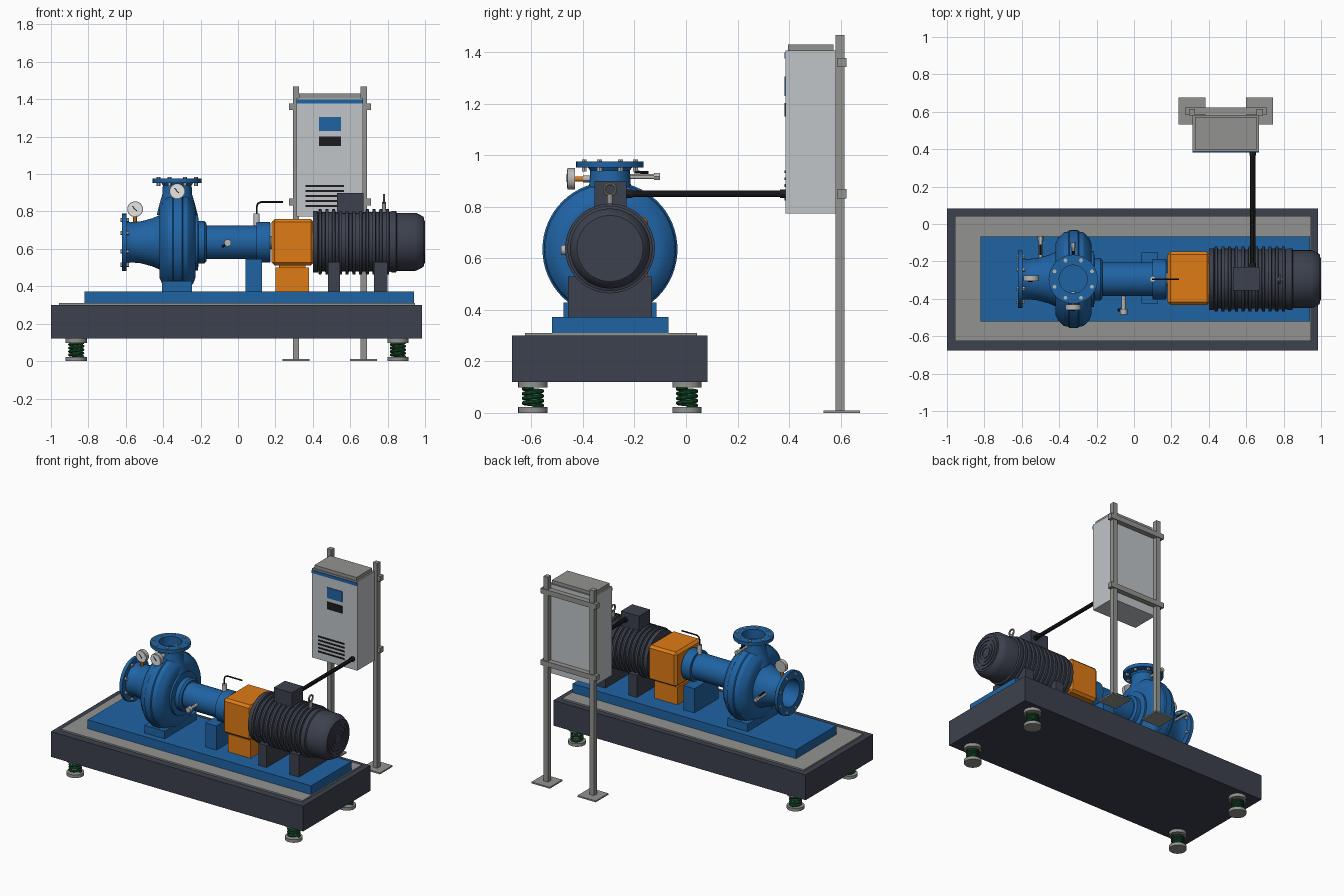
import bpy, bmesh, math
from mathutils import Vector, Matrix

if "Cube" in bpy.data.objects:
    bpy.data.objects.remove(bpy.data.objects["Cube"])

def mat(name, c):
    m = bpy.data.materials.new(name)
    m.diffuse_color = (*c, 1)
    m.use_nodes = True
    m.node_tree.nodes["Principled BSDF"].inputs["Base Color"].default_value = m.diffuse_color
    return m

SLATE = mat("dark slate", (0.045, 0.053, 0.075))
BLUE = mat("pump blue", (0.014, 0.125, 0.37))
GREY = mat("mid grey", (0.29, 0.29, 0.28))
LIGHT = mat("cabinet grey", (0.53, 0.56, 0.58))
ORANGE = mat("guard orange", (0.74, 0.20, 0.008))
BLACK = mat("black", (0.012, 0.012, 0.014))
GREEN = mat("spring green", (0.012, 0.11, 0.035))
SILVER = mat("silver", (0.48, 0.48, 0.47))
WHITE = mat("dial white", (0.85, 0.85, 0.83))
CY, CZ = -0.295, 0.635            # shaft axis
ROT = {'X': Matrix.Rotation(math.pi / 2, 4, 'Y'),
       'Y': Matrix.Rotation(-math.pi / 2, 4, 'X'), 'Z': Matrix.Identity(4)}

def finish(bm, name, m):
    bmesh.ops.recalc_face_normals(bm, faces=bm.faces)
    me = bpy.data.meshes.new(name)
    bm.to_mesh(me)
    bm.free()
    me.materials.append(m)
    o = bpy.data.objects.new(name, me)
    bpy.context.collection.objects.link(o)
    return o

def box(name, x, y, z, m, bevel=0):
    bm = bmesh.new()
    bmesh.ops.create_cube(bm, size=1)
    for v in bm.verts:
        v.co = [a + (b - a) * (c + 0.5) for (a, b), c in zip((x, y, z), v.co)]
    if bevel:
        bmesh.ops.bevel(bm, geom=bm.edges[:], offset=bevel, segments=1, affect='EDGES')
    return finish(bm, name, m)

def lathe(name, prof, axis, loc, m, n=48):
    """Revolve (distance along axis, radius) pairs about an axis through loc."""
    bm, rows = bmesh.new(), []
    for t, r in prof:
        k = 1 if r == 0 else n
        rows.append([bm.verts.new((r * math.cos(2 * math.pi * i / n),
                                   r * math.sin(2 * math.pi * i / n), t)) for i in range(k)])
    for a, b in zip(rows, rows[1:]):
        for i in range(n):
            j = (i + 1) % n
            if len(a) == 1:
                bm.faces.new((a[0], b[i], b[j]))
            elif len(b) == 1:
                bm.faces.new((a[i], a[j], b[0]))
            else:
                bm.faces.new((a[i], a[j], b[j], b[i]))
    for r in (rows[0], rows[-1]):
        if len(r) > 1:
            bm.faces.new(r)
    bm.transform(Matrix.Translation(loc) @ ROT[axis])
    return finish(bm, name, m)

def cyl(name, axis, loc, a, b, r, m, n=24):
    return lathe(name, [(a, r), (b, r)], axis, loc, m, n)

def tube(name, pts, r, m, cyclic=False, res=3):
    cu = bpy.data.curves.new(name, 'CURVE')
    cu.dimensions, cu.bevel_depth, cu.bevel_resolution = '3D', r, res
    cu.use_fill_caps = True
    s = cu.splines.new('POLY')
    s.points.add(len(pts) - 1)
    for p, q in zip(s.points, pts):
        p.co = (*q, 1)
    s.use_cyclic_u = cyclic
    tmp = bpy.data.objects.new(name, cu)
    me = bpy.data.meshes.new_from_object(tmp)
    bpy.data.objects.remove(tmp)
    me.name = name
    me.materials.clear()
    me.materials.append(m)
    o = bpy.data.objects.new(name, me)
    bpy.context.collection.objects.link(o)

def bolts(name, axis, loc, radius, a, b, count=8):
    R = ROT[axis]
    for i in range(count):
        t = 2 * math.pi * (i + 0.5) / count
        p = Vector(loc) + (R @ Vector((radius * math.cos(t), radius * math.sin(t), 0)))
        cyl(name, axis, p, a, b, 0.011, SILVER, 6)

# Inertia base, grout and frame
box("inertia_base", (-1, 0.985), (-0.675, 0.083), (0.12, 0.30), SLATE)
box("grout", (-0.957, 0.945), (-0.625, 0.042), (0.29, 0.31), GREY)
box("base_frame", (-0.82, 0.94), (-0.52, -0.067), (0.31, 0.373), BLUE)

# Spring isolators
for x in (-0.865, 0.855):
    for y in (-0.594, 0.004):
        cyl("isolator_foot", 'Z', (x, y, 0), 0, 0.022, 0.057, GREY, 32)
        cyl("isolator_cap", 'Z', (x, y, 0), 0.098, 0.12, 0.057, GREY, 32)
        tube("isolator_spring", [(x + 0.036 * math.cos(i * math.pi / 8), y + 0.036 * math.sin(i * math.pi / 8),
                                  0.024 + 0.074 * i / 64) for i in range(65)], 0.0075, GREEN)

# Pump casing, nozzles and bearing housing
ax = (0, CY, CZ)
lathe("volute_casing", [(-0.42, 0.12), (-0.42, 0.19), (-0.405, 0.222), (-0.375, 0.25), (-0.35, 0.255),
      (-0.345, 0.262), (-0.30, 0.262), (-0.295, 0.255), (-0.27, 0.25), (-0.24, 0.222), (-0.228, 0.19),
      (-0.228, 0.12)], 'X', ax, BLUE, 64)
lathe("suction_nozzle", [(-0.40, 0.16), (-0.42, 0.145), (-0.46, 0.128), (-0.52, 0.112), (-0.575, 0.107),
      (-0.597, 0.115), (-0.597, 0.153), (-0.62, 0.153), (-0.62, 0.095), (-0.48, 0.095), (-0.48, 0)],
      'X', ax, BLUE)
lathe("discharge_nozzle", [(0.78, 0.11), (0.84, 0.095), (0.89, 0.08), (0.94, 0.077), (0.952, 0.085),
      (0.952, 0.131), (0.976, 0.131), (0.976, 0.075), (0.91, 0.075), (0.91, 0)],
      'Z', (-0.325, CY, 0), BLUE)
lathe("bearing_housing", [(-0.235, 0.15), (-0.215, 0.15), (-0.21, 0.113), (-0.18, 0.113), (-0.168, 0.10),
      (-0.168, 0.09), (0.10, 0.09), (0.10, 0.108), (0.17, 0.108), (0.175, 0.10)], 'X', ax, BLUE)
cyl("shaft", 'X', ax, 0.16, 0.42, 0.035, SILVER)
bolts("suction_bolt", 'X', ax, 0.13, -0.628, -0.583)
bolts("discharge_bolt", 'Z', (-0.325, CY, 0), 0.108, 0.937, 0.983)
box("pump_foot", (-0.405, -0.245), (-0.475, -0.115), (0.37, 0.428), BLUE)
box("pump_foot_web", (-0.38, -0.27), (-0.42, -0.17), (0.42, 0.50), BLUE)
box("bearing_support", (0.04, 0.127), (-0.425, -0.152), (0.37, 0.545), BLUE)

# Coupling guard
box("coupling_guard", (0.18, 0.405), (-0.432, -0.147), (0.512, 0.76), ORANGE, 0.016)
box("guard_pedestal", (0.20, 0.38), (-0.40, -0.19), (0.37, 0.50), ORANGE)
box("guard_neck", (0.22, 0.36), (-0.38, -0.21), (0.495, 0.52), ORANGE)

# Motor with cooling ribs
prof = [(0.40, 0.14), (0.40, 0.165), (0.425, 0.165)]
for i in range(11):
    x = 0.43 + i * 0.036
    prof += [(x, 0.158), (x + 0.002, 0.174), (x + 0.017, 0.174), (x + 0.019, 0.158)]
prof += [(0.825, 0.165), (0.845, 0.165), (0.85, 0.155), (0.95, 0.155), (0.962, 0.15), (0.99, 0.135),
         (0.995, 0.128), (0.995, 0)]
lathe("motor_body", prof, 'X', (0, CY, 0.638), SLATE, 64)
for r in (0.035, 0.06, 0.085, 0.11):
    lathe("fan_grille_ring", [(0.994, r - 0.005), (1.0, r - 0.005), (1.0, r + 0.005), (0.994, r + 0.005)],
          'X', (0, CY, 0.638), SLATE)
for x in ((0.48, 0.545), (0.727, 0.80)):
    box("motor_foot", x, (-0.457, -0.132), (0.37, 0.53), SLATE)
box("terminal_box", (0.53, 0.672), (-0.355, -0.23), (0.79, 0.9), SLATE)
cyl("lifting_eye_stem", 'Z', (0.78, CY, 0), 0.80, 0.85, 0.011, GREY)
tube("lifting_eye", [(0.78, CY + 0.022 * math.cos(i * math.pi / 12), 0.867 + 0.022 * math.sin(i * math.pi / 12))
                     for i in range(24)], 0.006, GREY, True)
tube("power_conduit", [(0.635, -0.24, 0.85), (0.635, 0.39, 0.85)], 0.0135, BLACK)
for y in (-0.23, 0.365):
    cyl("conduit_gland", 'Y', (0.635, y, 0.85), 0, 0.022, 0.017, BLACK, 12)

# Pressure gauges, dials facing front
def gauge(x, y, z):
    cyl("gauge_case", 'Y', (x, y, z), -0.014, 0.014, 0.042, SILVER, 32)
    cyl("gauge_dial", 'Y', (x, y, z), -0.016, -0.013, 0.036, WHITE, 32)
    tube("gauge_needle", [(x + 0.008, y - 0.017, z - 0.01), (x - 0.016, y - 0.017, z + 0.018)], 0.002, BLACK)

gauge(-0.55, CY + 0.005, 0.812)
cyl("gauge_stem", 'Z', (-0.55, CY, 0), 0.735, 0.775, 0.011, ORANGE, 12)
gauge(-0.325, -0.445, 0.908)
cyl("gauge_stem", 'Y', (-0.325, 0, 0.908), -0.433, -0.40, 0.010, ORANGE, 12)
cyl("gauge_pipe", 'Y', (-0.325, 0, 0.908), -0.40, -0.36, 0.013, SILVER, 12)

# Small cocks: body, nut and lever; s is the outward y direction
def cock(x, y0, y1, z):
    s = 1 if y1 > y0 else -1
    cyl("cock_body", 'Y', (x, 0, z), *sorted((y0, y1)), 0.010, SILVER, 12)
    cyl("cock_nut", 'Y', (x, 0, z), *sorted((y1 - s * 0.025, y1)), 0.015, SILVER, 6)
    tube("cock_lever", [(x, y1 - s * 0.045, z + 0.015), (x, y1 - s * 0.10, z + 0.018)], 0.006, BLACK)

cock(-0.325, -0.225, -0.10, 0.917)
cock(-0.50, -0.20, -0.065, 0.64)
cyl("drain_cock", 'Y', (-0.055, 0, 0.632), -0.47, -0.37, 0.011, SILVER, 12)
cyl("drain_cap", 'Y', (-0.055, 0, 0.632), -0.485, -0.455, 0.019, SILVER, 16)
tube("drain_lever", [(-0.05, -0.46, 0.635), (-0.085, -0.46, 0.61)], 0.007, BLACK)

# Lubricator and sensor lead
cyl("lubricator", 'Z', (0.10, CY, 0), 0.72, 0.788, 0.016, LIGHT)
tube("sensor_lead", [(0.10, CY, 0.785), (0.10, CY, 0.825), (0.106, CY, 0.842), (0.122, CY, 0.85),
                     (0.24, CY, 0.85)], 0.005, BLACK)

# Control cabinet
box("cabinet", (0.313, 0.668), (0.387, 0.583), (0.773, 1.405), LIGHT)
box("cabinet_cap", (0.325, 0.656), (0.395, 0.572), (1.40, 1.43), GREY)
box("cabinet_top_plate", (0.313, 0.668), (0.387, 0.583), (1.403, 1.407), GREY)
box("cabinet_band", (0.313, 0.668), (0.382, 0.39), (1.376, 1.398), BLUE)
box("cabinet_screen", (0.432, 0.55), (0.382, 0.39), (1.23, 1.305), BLUE)
box("cabinet_keypad", (0.432, 0.55), (0.382, 0.39), (1.15, 1.202), BLACK)
for i in range(5):
    z = 0.829 + 0.0267 * i
    box("vent_slot", (0.362, 0.566), (0.383, 0.39), (z - 0.005, z + 0.005), BLACK)

# Cabinet stand
for x in (0.31, 0.672):
    box("stand_post", (x - 0.017, x + 0.017), (0.581, 0.616), (0, 1.467), GREY)
    box("stand_foot", (x - 0.072, x + 0.072), (0.533, 0.675), (0, 0.01), GREY)
for z in (1.36, 0.85):
    box("stand_rail", (0.272, 0.71), (0.585, 0.622), (z - 0.018, z + 0.018), GREY)

bpy.ops.object.select_all(action='SELECT')
bpy.context.view_layer.objects.active = bpy.context.selected_objects[0]
bpy.ops.object.shade_smooth_by_angle(angle=math.radians(30))
